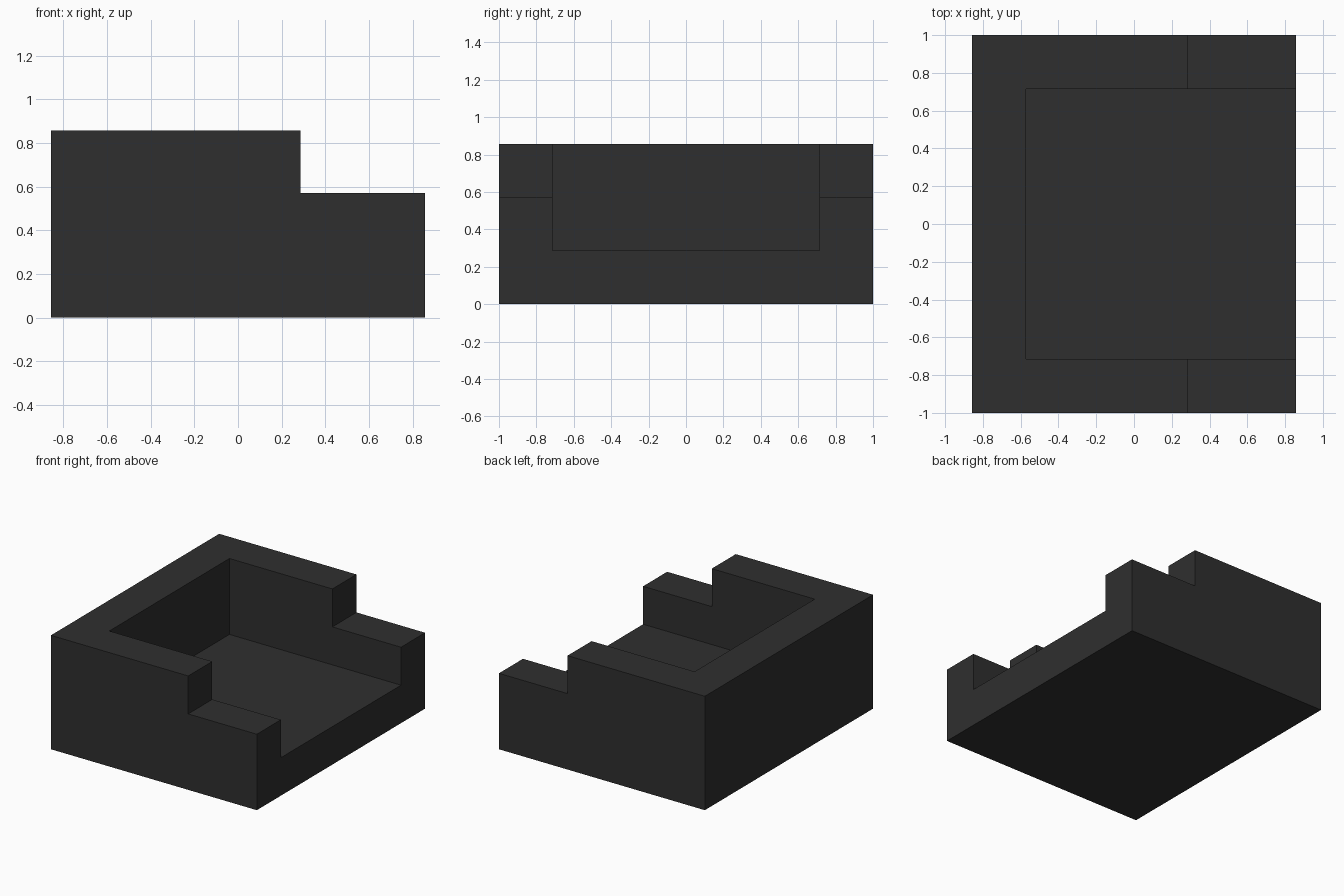
import bpy
import bmesh

if "Cube" in bpy.data.objects:
    bpy.data.objects.remove(bpy.data.objects["Cube"])

U = 2 / 7  # module: the model is 6 x 7 x 3 modules

charcoal = bpy.data.materials.new("charcoal")
charcoal.diffuse_color = (0.028, 0.028, 0.028, 1)
charcoal.use_nodes = True
charcoal.node_tree.nodes["Principled BSDF"].inputs["Base Color"].default_value = charcoal.diffuse_color


def extruded_profile(name, profile, half_width):
    """Extrude an (x, z) outline symmetrically along y."""
    bm = bmesh.new()
    face = bm.faces.new([bm.verts.new((x, -half_width, z)) for x, z in profile])
    moved = bmesh.ops.extrude_face_region(bm, geom=[face])["geom"]
    bmesh.ops.translate(bm, vec=(0, 2 * half_width, 0),
                        verts=[v for v in moved if isinstance(v, bmesh.types.BMVert)])
    bmesh.ops.recalc_face_normals(bm, faces=bm.faces)
    mesh = bpy.data.meshes.new(name)
    bm.to_mesh(mesh)
    bm.free()
    mesh.materials.append(charcoal)
    obj = bpy.data.objects.new(name, mesh)
    bpy.context.collection.objects.link(obj)
    return obj


# Stepped body: tall back and arms, lower at the open end
body = extruded_profile("seat_body", [
    (-3 * U, 0), (3 * U, 0), (3 * U, 2 * U),
    (U, 2 * U), (U, 3 * U), (-3 * U, 3 * U)], 3.5 * U)

# Seat recess, open at the top and the +x end
cutter = extruded_profile("recess_cutter", [
    (-2 * U, U), (4 * U, U), (4 * U, 4 * U), (-2 * U, 4 * U)], 2.5 * U)
cutter.hide_render = True

recess = body.modifiers.new("recess", "BOOLEAN")
recess.operation = "DIFFERENCE"
recess.solver = "EXACT"
recess.object = cutter

# Apply the cut and discard the cutter
bpy.context.view_layer.objects.active = body
body.select_set(True)
bpy.ops.object.modifier_apply(modifier=recess.name)
bpy.data.objects.remove(cutter)
